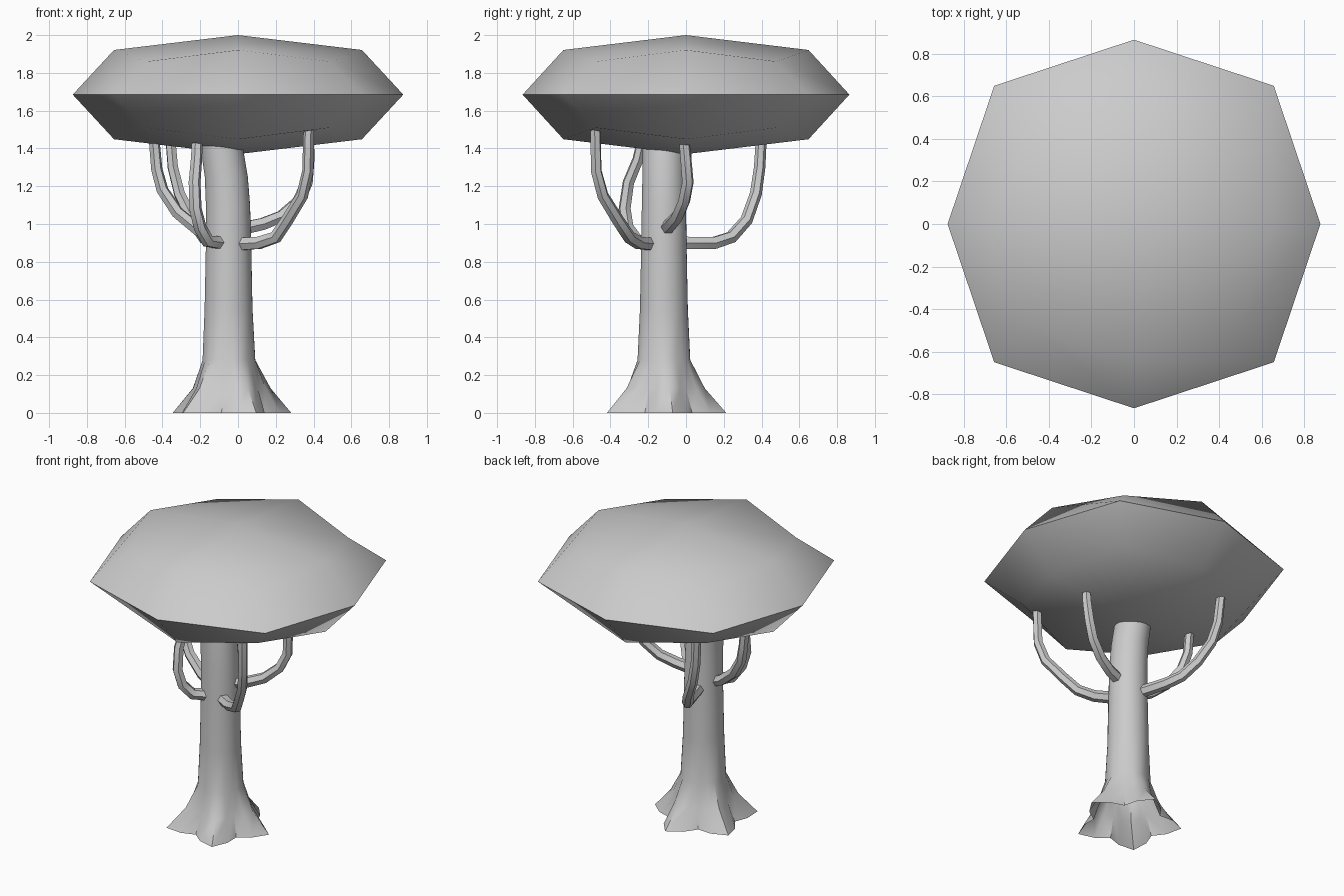
import bpy, bmesh
from math import sin, cos, pi, radians

if "Cube" in bpy.data.objects:
    bpy.data.objects.remove(bpy.data.objects["Cube"])


def smooth(obj, angle):
    bpy.ops.object.select_all(action='DESELECT')
    obj.select_set(True)
    bpy.context.view_layer.objects.active = obj
    bpy.ops.object.shade_smooth_by_angle(angle=radians(angle))


# Canopy: flattened cube, subdivided once into a low-poly blob
bpy.ops.mesh.primitive_cube_add(size=2)
canopy = bpy.context.object
canopy.name = "canopy"
for v in canopy.data.vertices:
    v.co = (v.co.x * 0.875, v.co.y * 0.865, 1.685 + v.co.z * 0.315)
sub = canopy.modifiers.new("rounding", 'SUBSURF')
sub.levels = sub.render_levels = 1
sub.use_limit_surface = False
bpy.ops.object.modifier_apply(modifier=sub.name)
smooth(canopy, 40)

# Trunk: lofted rings with five root lobes fading out upward
# each ring: z, centre x, radius, lobe depth
RINGS = [(0, -0.05, 0.275, 0.06), (0.13, -0.045, 0.195, 0.025),
         (0.28, -0.048, 0.141, 0.0), (0.55, -0.05, 0.128, 0),
         (0.9, -0.05, 0.121, 0), (1.1, -0.053, 0.118, 0),
         (1.25, -0.062, 0.115, 0), (1.4, -0.085, 0.113, 0),
         (1.48, -0.1, 0.112, 0)]
SIDES = 20
ROOT_ANGLE = radians(8)
bm = bmesh.new()
loops = []
for z, cx, r, lobe in RINGS:
    ring = []
    for i in range(SIDES):
        a = ROOT_ANGLE + 2 * pi * i / SIDES
        rad = r + lobe * cos(5 * (a - ROOT_ANGLE))
        ring.append(bm.verts.new((cx + rad * cos(a), -0.117 + rad * sin(a), z)))
    loops.append(ring)
for lo, hi in zip(loops, loops[1:]):
    for i in range(SIDES):
        j = (i + 1) % SIDES
        bm.faces.new((lo[i], lo[j], hi[j], hi[i]))
bm.faces.new(loops[-1])
mesh = bpy.data.meshes.new("trunk")
bm.to_mesh(mesh)
bm.free()
trunk = bpy.data.objects.new("trunk", mesh)
bpy.context.collection.objects.link(trunk)
smooth(trunk, 40)


# Branches: tapered six-sided tubes curving up into the canopy
def branch(name, points):
    curve = bpy.data.curves.new(name, 'CURVE')
    curve.dimensions = '3D'
    curve.bevel_depth = 0.036
    curve.bevel_resolution = 1
    curve.use_fill_caps = True
    spline = curve.splines.new('POLY')
    spline.points.add(len(points) - 1)
    for i, (p, co) in enumerate(zip(spline.points, points)):
        p.co = (*co, 1)
        p.radius = 1.05 - 0.25 * i / (len(points) - 1)
    obj = bpy.data.objects.new(name, curve)
    bpy.context.collection.objects.link(obj)
    bpy.ops.object.select_all(action='DESELECT')
    obj.select_set(True)
    bpy.context.view_layer.objects.active = obj
    bpy.ops.object.convert(target='MESH')
    smooth(bpy.context.object, 30)


branch("front_right_branch", [
    (0.02, -0.19, 0.895), (0.11, -0.25, 0.9), (0.2, -0.30, 0.93),
    (0.26, -0.36, 1.02), (0.34, -0.44, 1.15), (0.37, -0.475, 1.28),
    (0.375, -0.48, 1.51)])
branch("right_branch", [
    (0.04, -0.1, 0.98), (0.13, -0.08, 1.0), (0.23, -0.045, 1.04),
    (0.32, -0.01, 1.12), (0.365, 0.01, 1.22), (0.375, 0.0, 1.34),
    (0.375, -0.01, 1.45)])
branch("front_left_branch", [
    (-0.09, -0.2, 0.9), (-0.16, -0.26, 0.91), (-0.2, -0.31, 0.98),
    (-0.225, -0.325, 1.08), (-0.23, -0.305, 1.22), (-0.22, -0.255, 1.34),
    (-0.215, -0.23, 1.45)])
branch("left_branch", [
    (-0.12, -0.11, 0.93), (-0.21, -0.09, 0.97), (-0.32, -0.06, 1.06),
    (-0.4, -0.02, 1.18), (-0.43, 0.0, 1.29), (-0.445, 0.0, 1.46)])
branch("back_left_branch", [
    (-0.08, -0.02, 0.9), (-0.13, 0.15, 0.9), (-0.18, 0.24, 0.93),
    (-0.24, 0.32, 1.02), (-0.31, 0.37, 1.16), (-0.345, 0.39, 1.3),
    (-0.36, 0.4, 1.48)])
